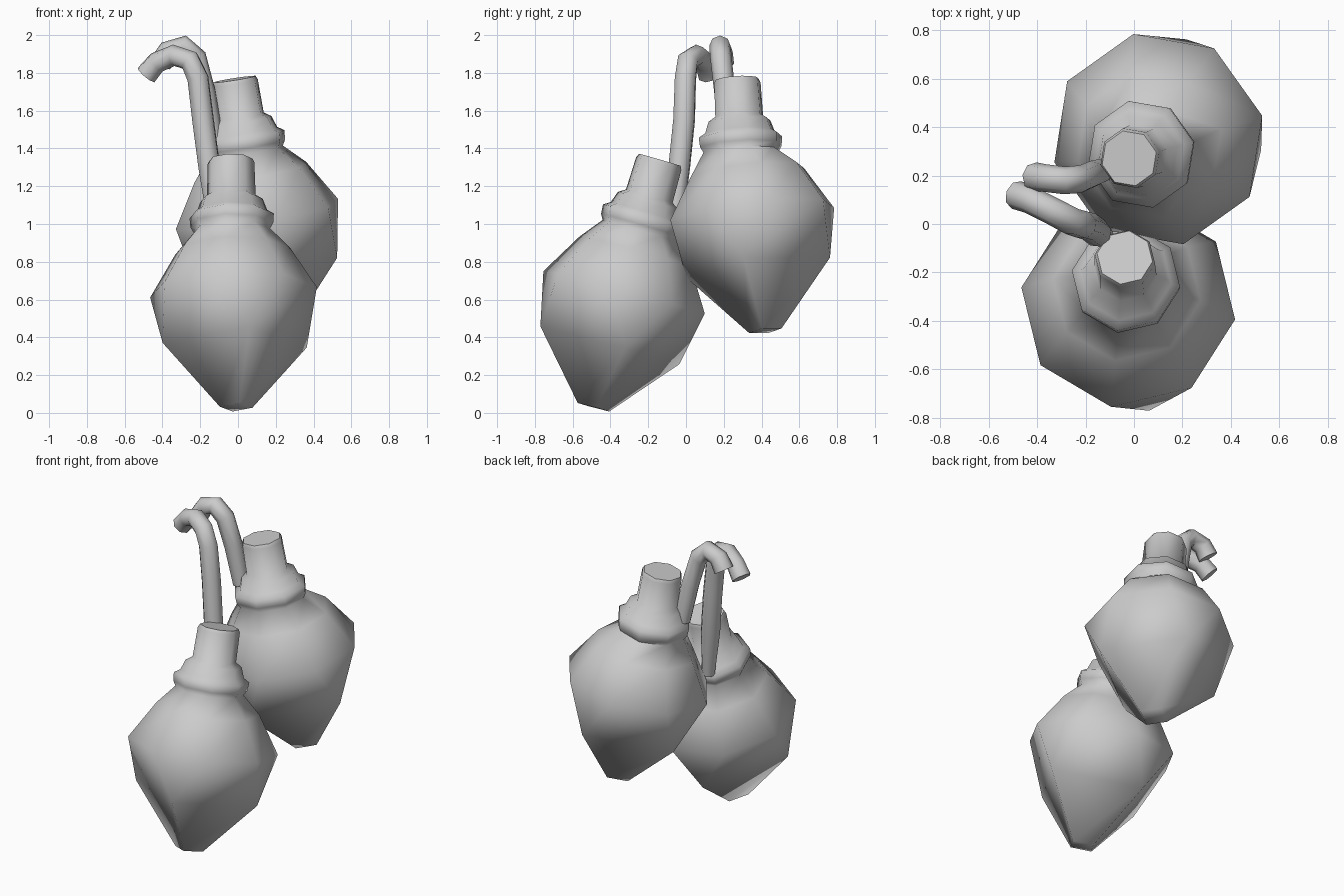
import bpy, bmesh, math
from mathutils import Vector

if "Cube" in bpy.data.objects:
    bpy.data.objects.remove(bpy.data.objects["Cube"])

grey = bpy.data.materials.new("plain grey")
grey.diffuse_color = (0.6, 0.6, 0.6, 1)
grey.use_nodes = True
grey.node_tree.nodes["Principled BSDF"].inputs["Base Color"].default_value = grey.diffuse_color

# (distance along axis, radius, sides): four-sided tip, eight-sided body,
# two collars and neck
PROFILE = [(0, .088, 4), (.34, .39, 4), (.63, .447, 8), (.855, .308, 8),
           (.965, .205, 8), (.995, .222, 8), (1.045, .226, 8), (1.068, .19, 8),
           (1.13, .168, 8), (1.155, .13, 8), (1.335, .126, 8), (1.355, .116, 8)]
COLLAR = 1.02  # distance at which the neck takes over its own axis


def smooth(ob, angle):
    bpy.ops.object.select_all(action='DESELECT')
    ob.select_set(True)
    bpy.context.view_layer.objects.active = ob
    bpy.ops.object.shade_smooth_by_angle(angle=math.radians(angle))


def bulb(name, bottom, shoulder, collar, top, turn):
    """Lathe on a tilted axis, with a slightly bent neck."""
    base, collar = Vector(bottom), Vector(collar)
    body_axis = (Vector(shoulder) - base).normalized()
    neck_axis = (Vector(top) - collar).normalized()
    bm = bmesh.new()
    rings = []
    for t, r, sides in PROFILE:
        if t < .95:
            axis, centre = body_axis, base + body_axis * t
        else:
            axis, centre = neck_axis, collar + neck_axis * (t - COLLAR)
        tilt = Vector((0, 0, 1)).rotation_difference(axis)
        twist = 21 if sides == 4 else 0
        ring = []
        for i in range(sides):
            a = math.radians(turn + twist) + i * math.tau / sides
            p = Vector((r * math.cos(a), r * math.sin(a), 0))
            ring.append(bm.verts.new(centre + tilt @ p))
        rings.append(ring)
    for lo, hi in zip(rings, rings[1:]):
        n = len(lo)
        for i in range(n):
            j = (i + 1) % n
            if len(hi) > n:
                # four sides fan out into eight
                a, b, c = hi[2 * i], hi[2 * i + 1], hi[(2 * i + 2) % 8]
                bm.faces.new((lo[i], b, a))
                bm.faces.new((lo[i], lo[j], c, b))
            else:
                bm.faces.new((lo[i], lo[j], hi[j], hi[i]))
    bm.faces.new(rings[0][::-1])
    bm.faces.new(rings[-1])
    me = bpy.data.meshes.new(name)
    bm.to_mesh(me)
    bm.free()
    me.materials.append(grey)
    ob = bpy.data.objects.new(name, me)
    bpy.context.collection.objects.link(ob)
    smooth(ob, 75)
    # crisp rim around the flat neck end
    rim = set(me.polygons[-1].edge_keys)
    for e in me.edges:
        if e.key in rim:
            e.use_edge_sharp = True


def stem(name, points):
    """Hooked tube; each point is x, y, z, radius."""
    cu = bpy.data.curves.new(name, 'CURVE')
    cu.dimensions = '3D'
    cu.bevel_depth = 1
    cu.bevel_resolution = 2
    cu.use_fill_caps = True
    sp = cu.splines.new('POLY')
    sp.points.add(len(points) - 1)
    for p, (x, y, z, r) in zip(sp.points, points):
        p.co = (x, y, z, 1)
        p.radius = r
    cu.materials.append(grey)
    ob = bpy.data.objects.new(name, cu)
    bpy.context.collection.objects.link(ob)
    bpy.ops.object.select_all(action='DESELECT')
    ob.select_set(True)
    bpy.context.view_layer.objects.active = ob
    bpy.ops.object.convert(target='MESH')
    smooth(bpy.context.object, 60)


# Two leaning bulbs
bulb("front_bulb", (-.01, -.49, .03), (-.04, -.14, 1.345),
     (-.033, -.232, 1.018), (-.038, -.138, 1.341), -9)
bulb("back_bulb", (.2, .42, .435), (-.015, .27, 1.77),
     (.032, .289, 1.436), (-.02, .271, 1.768), 58)

# Hooked stems rising from the collars
stem("front_stem", [(-.485, .12, 1.79, .06), (-.43, .10, 1.855, .057),
                    (-.34, .055, 1.893, .057), (-.255, .01, 1.865, .058),
                    (-.212, -.003, 1.77, .059), (-.185, -.01, 1.55, .06),
                    (-.152, -.036, 1.3, .06), (-.122, -.055, 1.0, .04)])
stem("back_stem", [(-.41, .195, 1.85, .06), (-.37, .19, 1.915, .057),
                   (-.288, .18, 1.942, .057), (-.222, .185, 1.88, .057),
                   (-.175, .205, 1.7, .056), (-.13, .22, 1.46, .05)])
